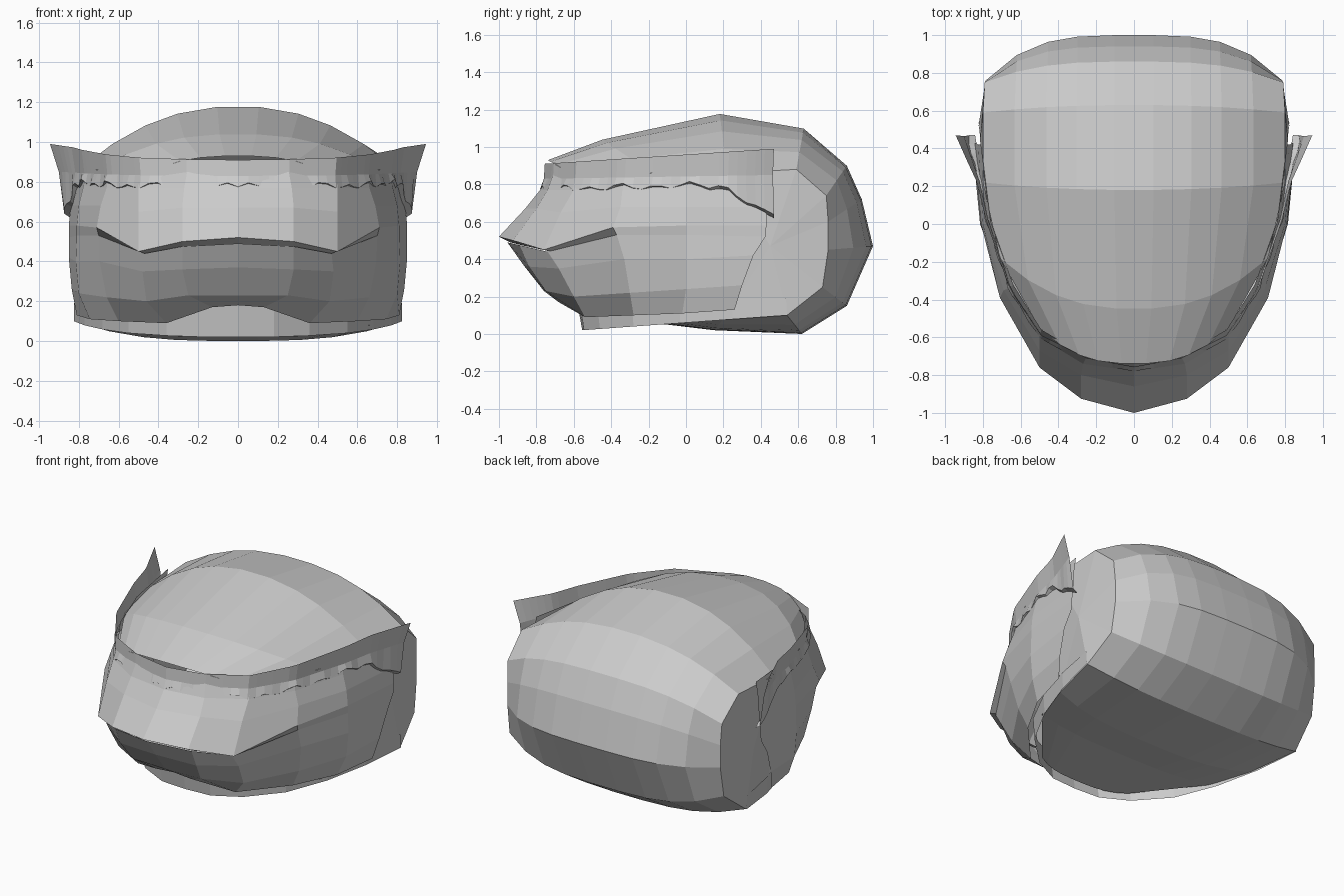
import bpy, math

HALF = [0.13, 0.38, 0.58, 0.79, 1.0]
COLS = [-t for t in reversed(HALF)] + HALF


def make(name, verts, faces):
    me = bpy.data.meshes.new(name)
    me.from_pydata(verts, [], faces)
    me.update()
    ob = bpy.data.objects.new(name, me)
    bpy.context.collection.objects.link(ob)
    return ob


def grid(name, rows, extra=None):
    """Skin a rectangular list of point rows."""
    n = len(rows[0])
    verts = [p for r in rows for p in r]
    faces = [(i*n+j, i*n+j+1, (i+1)*n+j+1, (i+1)*n+j)
             for i in range(len(rows)-1) for j in range(n-1)]
    if extra:
        extra(verts, faces, n)
    return make(name, verts, faces)


def mirrored(half):
    """Half row starting on the centre line -> full row, left to right."""
    return [(-x, y, z) for x, y, z in reversed(half[1:])] + list(half)


def sample(path, s):
    """Linear point at parameter s (0..1) along a list of 2D points."""
    d = [math.dist(a, b) for a, b in zip(path, path[1:])]
    r = s*sum(d)
    for a, b, l in zip(path, path[1:], d):
        if r <= l + 1e-9:
            k = r/l
            return tuple(u+(v-u)*k for u, v in zip(a, b))
        r -= l
    return path[-1]


# Domed head: (centre y, z), (edge x, y, z), roundness
DOME = [
    ((-0.74, 0.93), (0.50, -0.55, 0.82), 2.6),
    ((-0.45, 1.04), (0.71, -0.18, 0.86), 2.4),
    ((0.18, 1.18), (0.80, 0.22, 0.86), 2.2),
    ((0.63, 1.10), (0.80, 0.59, 0.88), 2.3),
    ((0.86, 0.90), (0.79, 0.75, 0.74), 3.0),
    ((0.94, 0.72), (0.785, 0.76, 0.60), 3.5),
    ((1.00, 0.47), (0.785, 0.76, 0.45), 3.5),
    ((0.86, 0.15), (0.79, 0.73, 0.25), 3.2),
    ((0.62, 0.00), (0.82, 0.54, 0.10), 3.0),
    ((0.15, 0.02), (0.75, 0.20, 0.08), 3.0),
    ((-0.10, 0.05), (0.66, -0.08, 0.08), 3.0),
    ((-0.53, 0.06), (0.34, -0.46, 0.07), 3.0),
]
dome_rows = []
for (cy, cz), (ex, ey, ez), p in DOME:
    dome_rows.append([(ex*t, cy+(ey-cy)*abs(t)**p, cz+(ez-cz)*abs(t)**p) for t in COLS])


def side_plates(verts, faces, n):
    # near-flat cheeks closing both sides of the dome
    for col, sx in ((0, -1), (n-1, 1)):
        c = len(verts)
        verts.append((sx*0.815, 0.45, 0.47))
        ring = [i*n+col for i in range(2, 10)]
        for a, b in zip(ring, ring[1:] + ring[:1]):
            faces.append((a, b, c) if sx > 0 else (b, a, c))


grid("head_dome", dome_rows, side_plates)

# Upper face: from under the band out to the overhanging lip
brow = [(0, -.73, .88), (.25, -.70, .88), (.49, -.56, .88), (.64, -.32, .88), (.76, .02, .88), (.81, .42, .90)]
under_brow = [(0, -.78, .77), (.27, -.74, .77), (.50, -.60, .77), (.66, -.34, .77), (.775, 0, .78), (.825, .42, .80)]
nose = [(0, -.86, .67), (.28, -.80, .67), (.50, -.67, .65), (.69, -.35, .68), (.80, 0, .68), (.84, .43, .68)]
lip = [(0, -1.0, .52), (.28, -.925, .50), (.50, -.76, .45), (.71, -.39, .57), (.81, 0, .58), (.85, .43, .58)]
lip_under = [(0, -.94, .49), (.28, -.88, .475), (.47, -.72, .44), (.70, -.37, .53), (.81, 0, .53), (.85, .425, .52)]
grid("upper_face", [mirrored(r) for r in (brow, under_brow, nose, lip, lip_under)])

# Lower jaw
jaw_top = [(0, -.955, .49), (.28, -.89, .475), (.47, -.74, .44), (.70, -.37, .53), (.81, 0, .53), (.85, .425, .52)]
jaw_mid = [(0, -.87, .37), (.28, -.84, .36), (.48, -.68, .35), (.695, -.33, .40), (.815, 0, .40), (.85, .36, .42)]
jaw_low = [(0, -.76, .23), (.25, -.75, .23), (.46, -.60, .20), (.66, -.30, .22), (.80, 0, .24), (.835, .30, .26)]
jaw_rim = [(0, -.68, .18), (.13, -.68, .17), (.36, -.54, .09), (.60, -.28, .10), (.745, -.02, .11), (.81, .26, .13)]
grid("lower_jaw", [mirrored(r) for r in (jaw_top, jaw_mid, jaw_low, jaw_rim)])

# Headband: flared strip with a scalloped hem and a drop at each rear end
BAND = [(0, -.755), (.25, -.71), (.49, -.585), (.65, -.34), (.77, .02), (.815, .22), (.86, .32), (.925, .47)]
N = 32
top, mid, hem, tuck = [], [], [], []
for i in range(N+1):
    s = i/N
    x, y = sample(BAND, s)
    k = (y+.755)/1.225
    wave = 0.014*math.sin(i*1.7) + 0.008*math.sin(i*0.9)
    drop = 0.15*min(1, max(0, (y-.20)/.2))
    flare = 0.05*max(0, (y-.2)/.27)
    out = 1.015 + 0.008*math.sin(i*1.7)
    top.append((x*1.01 + 0.01*k, y, .91+.08*k))
    mid.append((x-flare*.5, y-.005, .83+.02*k))
    hem.append((x*out-flare*1.2, y*1.0-.025*(1-k), .775+.03*k+wave-drop))
    tuck.append((x*.985-flare*1.4, y+.015*(1-k), .755+.03*k+wave-drop))
grid("headband", [mirrored(r) for r in (top, mid, hem, tuck)])

# Neck strip under the jaw
NECK = [(0, -.555), (.18, -.545), (.36, -.46), (.55, -.28), (.68, -.03), (.77, .25), (.825, .54)]
low = [(x, y, .02+.08*(y+.555)/1.095) for x, y in NECK]
high = [(x, y-.03*(1-x), .19) for x, y in NECK]
grid("neck_strip", [mirrored(high), mirrored(low)])
